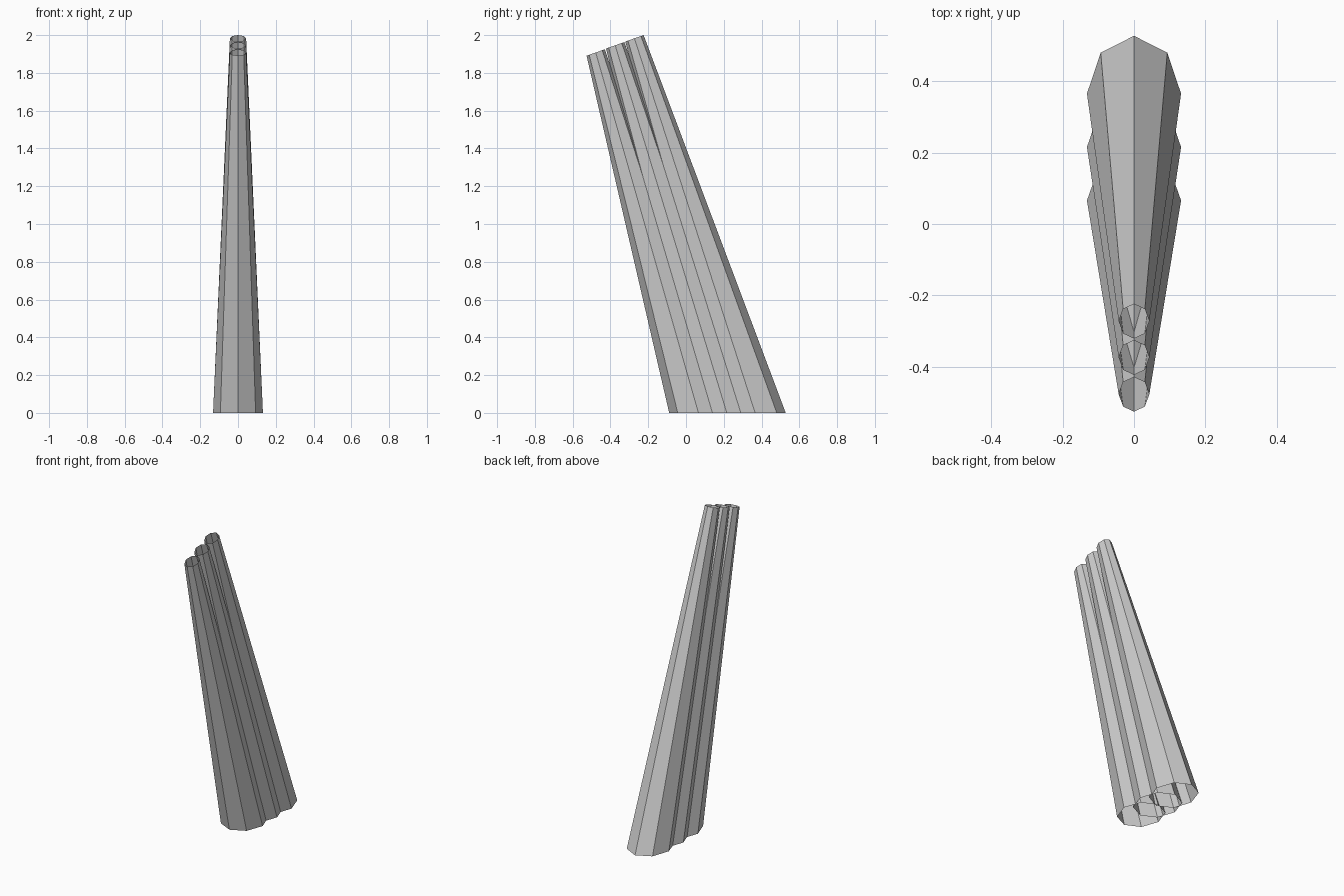
import bpy, bmesh
from math import cos, sin, pi

if "Cube" in bpy.data.objects:
    bpy.data.objects.remove(bpy.data.objects["Cube"])

SIDES = 8

def ring(bm, y, z, rx, ry, slope):
    # octagonal loop whose plane rises by slope along y
    pts = []
    for i in range(SIDES):
        a = 2 * pi * i / SIDES
        dy = ry * sin(a)
        pts.append(bm.verts.new((rx * cos(a), y + dy, z + slope * dy)))
    return pts

def tube(name, base, top):
    # open-ended tapered tube between two octagonal loops
    bm = bmesh.new()
    lo, hi = ring(bm, *base), ring(bm, *top)
    for i in range(SIDES):
        j = (i + 1) % SIDES
        bm.faces.new((lo[i], lo[j], hi[j], hi[i]))
    me = bpy.data.meshes.new(name)
    bm.to_mesh(me)
    bm.free()
    ob = bpy.data.objects.new(name, me)
    bpy.context.collection.objects.link(ob)

# three leaning tubes, flat at the ground and cut square at the top
tubes = (
    ("front_tube", 0.066, 0.155, -0.478, 1.908),
    ("middle_tube", 0.216, 0.159, -0.375, 1.946),
    ("back_tube", 0.366, 0.162, -0.273, 1.983),
)
for name, base_y, base_ry, top_y, top_z in tubes:
    tube(name, (base_y, 0.0, 0.132, base_ry, 0.0),
         (top_y, top_z, 0.043, 0.0485, 0.35))
